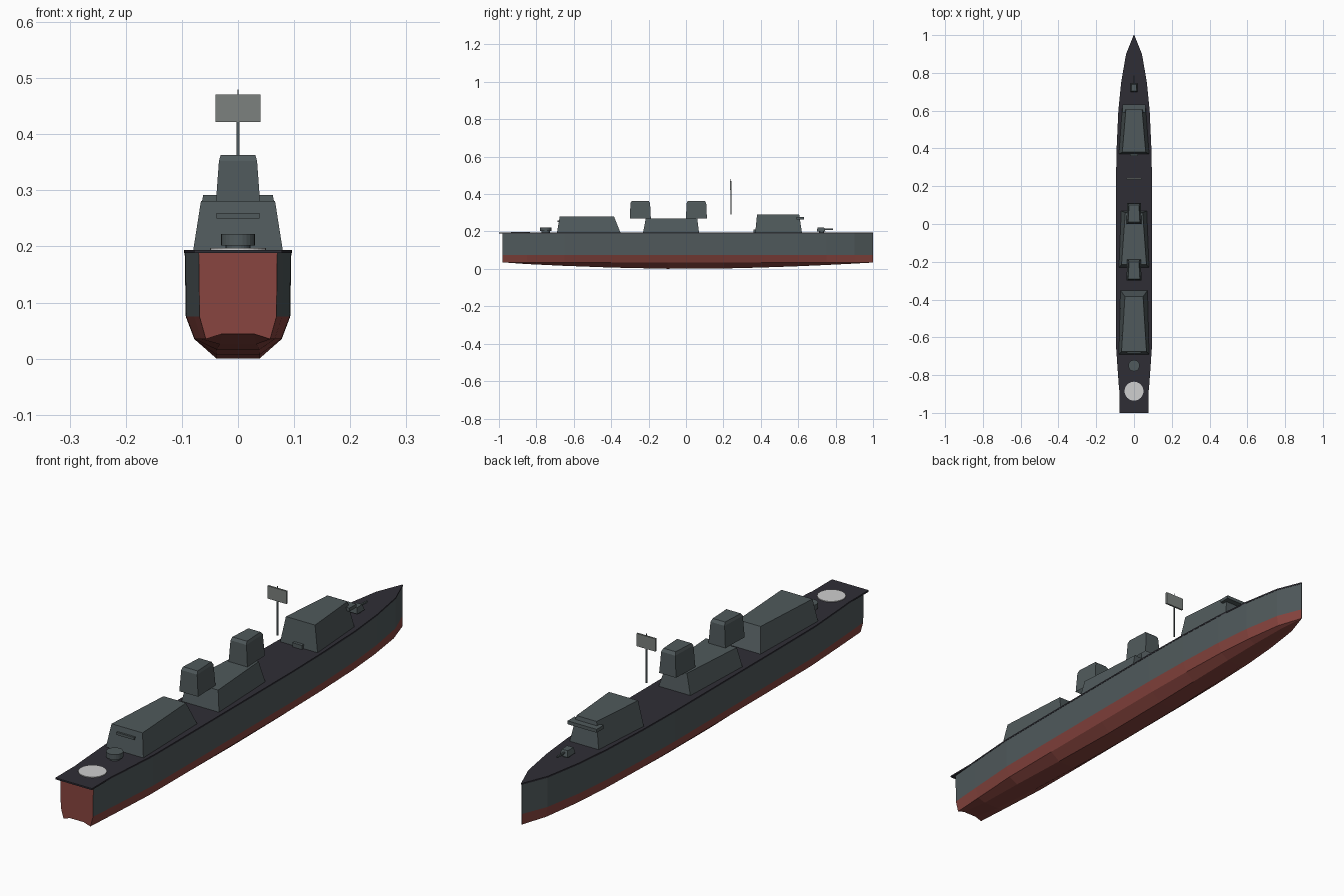
import bpy, bmesh, math

if "Cube" in bpy.data.objects:
    bpy.data.objects.remove(bpy.data.objects["Cube"])


def mat(name, rgb):
    m = bpy.data.materials.new(name)
    m.diffuse_color = (*rgb, 1)
    m.use_nodes = True
    m.node_tree.nodes["Principled BSDF"].inputs["Base Color"].default_value = m.diffuse_color
    return m


GREY = mat("ship grey", (0.080, 0.101, 0.106))
RED = mat("hull red", (0.25, 0.060, 0.050))
DECK = mat("deck dark", (0.028, 0.027, 0.036))
WHITE = mat("pad white", (0.62, 0.62, 0.62))
PANEL = mat("radar grey", (0.20, 0.22, 0.21))


def make(name, verts, faces, *mats):
    me = bpy.data.meshes.new(name)
    me.from_pydata(verts, [], faces)
    for m in mats:
        me.materials.append(m)
    bm = bmesh.new()
    bm.from_mesh(me)
    bmesh.ops.recalc_face_normals(bm, faces=bm.faces)
    bm.to_mesh(me)
    bm.free()
    ob = bpy.data.objects.new(name, me)
    bpy.context.collection.objects.link(ob)
    return ob


def block(name, base, top, z0, z1, m, bottom=True):
    """Tapered block; base/top = (y aft, y fore, half width aft, half width fore)."""
    v = []
    for (ya, yf, wa, wf), z in ((base, z0), (top, z1)):
        v += [(-wa, ya, z), (wa, ya, z), (wf, yf, z), (-wf, yf, z)]
    f = [(i, (i + 1) % 4, 4 + (i + 1) % 4, 4 + i) for i in range(4)] + [(4, 5, 6, 7)]
    if bottom:
        f.append((3, 2, 1, 0))
    return make(name, v, f, m)


def box(name, x, y0, y1, z0, z1, m):
    return block(name, (y0, y1, x, x), (y0, y1, x, x), z0, z1, m)


def disc(name, y, r, z0, z1, m, n=24):
    v = [(r * math.cos(2 * math.pi * i / n), y + r * math.sin(2 * math.pi * i / n), z)
         for z in (z0, z1) for i in range(n)]
    f = [(i, (i + 1) % n, n + (i + 1) % n, n + i) for i in range(n)]
    f += [tuple(range(n, 2 * n)), tuple(range(n - 1, -1, -1))]
    return make(name, v, f, m)


# hull: lofted sections from stern to bow, (y, half width)
stations = [(-0.98, 0.070), (-0.85, 0.080), (-0.65, 0.094), (-0.4, 0.095), (-0.1, 0.095),
            (0.2, 0.095), (0.4, 0.091), (0.6, 0.082), (0.75, 0.067), (0.9, 0.041), (1.0, 0.0008)]
verts, faces = [], []
for y, w in stations:
    keel = 0.034 * abs(y) ** 1.7
    if y < -0.9:
        keel = 0.044
    half = [(w, 0.19), (w * 0.98, 0.075), (w * 0.82, 0.035), (w * 0.41, keel)]
    verts += [(x, y, z) for x, z in half] + [(-x, y, z) for x, z in reversed(half)]
for s in range(len(stations) - 1):
    a, b = s * 8, s * 8 + 8
    faces += [(a + i, a + i + 1, b + i + 1, b + i) for i in range(7)]
    faces.append((a + 7, a, b, b + 7))
e = (len(stations) - 1) * 8
faces += [tuple(range(8)), tuple(range(e, e + 8))]
hull = make("hull", verts, faces, GREY, RED)
for p in hull.data.polygons:
    low = min(hull.data.vertices[i].co.z for i in p.vertices)
    transom = p.center.y < -0.97
    p.material_index = 1 if (low < 0.07 and p.center.y < 0.999) or transom else 0

# deck plate, overhanging the stern
outline = [(-1.0, 0.078), (-0.88, 0.078)] + [(y, w + 0.001) for y, w in stations[1:]]
n = len(outline)
verts, faces = [], []
for z in (0.188, 0.194):
    verts += [(w, y, z) for y, w in outline] + [(-w, y, z) for y, w in reversed(outline)]
N = 2 * n
faces = [(i, (i + 1) % N, N + (i + 1) % N, N + i) for i in range(N)]
for o in (0, N):
    faces += [(o + i, o + i + 1, o + N - 2 - i, o + N - 1 - i) for i in range(n - 1)]
make("deck", verts, faces, DECK)

# deckhouses
block("hangar", (-0.69, -0.35, 0.080, 0.072), (-0.675, -0.385, 0.066, 0.048), 0.192, 0.281, GREY)
block("mid_house", (-0.23, 0.07, 0.080, 0.068), (-0.215, 0.06, 0.066, 0.046), 0.192, 0.270, GREY)
block("bridge", (0.37, 0.62, 0.080, 0.062), (0.38, 0.605, 0.062, 0.043), 0.192, 0.292, GREY)
box("bridge_visor", 0.062, 0.59, 0.632, 0.264, 0.277, GREY)
box("hangar_slot", 0.038, -0.686, -0.67, 0.250, 0.260, GREY)
box("bridge_step", 0.02, 0.36, 0.38, 0.192, 0.210, GREY)

# funnels, open underneath, with a chamfered cap
for name, y in (("aft_funnel", -0.30), ("fore_funnel", 0.0)):
    block(name, (y, y + 0.112, 0.040, 0.036), (y + 0.003, y + 0.108, 0.034, 0.030),
          0.270, 0.352, GREY, False)
    block(name + "_cap", (y + 0.003, y + 0.108, 0.034, 0.030),
          (y + 0.01, y + 0.1, 0.031, 0.026), 0.352, 0.363, GREY, False)

# mast and radar panel
box("mast", 0.003, 0.238, 0.242, 0.29, 0.45, GREY)
box("mast_tip", 0.001, 0.239, 0.241, 0.45, 0.48, GREY)
box("radar_panel", 0.04, 0.2365, 0.2435, 0.422, 0.471, PANEL)

# bow gun
disc("gun_base", 0.725, 0.014, 0.19, 0.202, GREY, 12)
block("gun_house", (0.70, 0.745, 0.018, 0.018), (0.703, 0.738, 0.014, 0.012), 0.200, 0.222, GREY)
box("gun_barrel", 0.003, 0.74, 0.785, 0.209, 0.215, GREY)

# stern turret and landing mark
disc("turret_neck", -0.75, 0.022, 0.19, 0.203, GREY)
disc("stern_turret", -0.75, 0.030, 0.202, 0.222, GREY)
disc("landing_mark", -0.885, 0.05, 0.192, 0.197, WHITE, 32)
